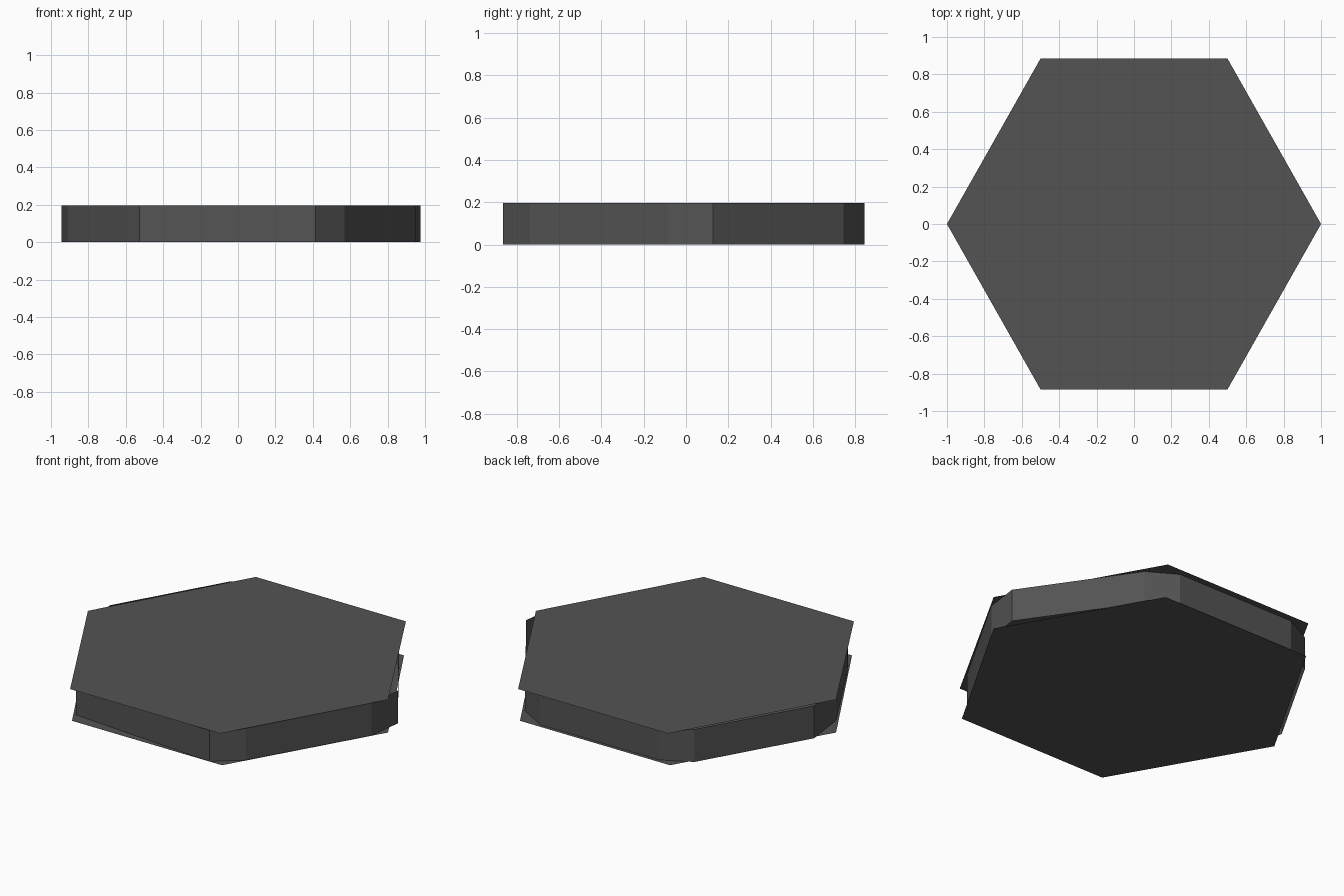
import bpy, bmesh, math

if "Cube" in bpy.data.objects:
    bpy.data.objects.remove(bpy.data.objects["Cube"])

HEIGHT = 0.2


def make_object(name, bm):
    bmesh.ops.recalc_face_normals(bm, faces=bm.faces)
    mesh = bpy.data.meshes.new(name)
    bm.to_mesh(mesh)
    bm.free()
    obj = bpy.data.objects.new(name, mesh)
    bpy.context.collection.objects.link(obj)
    mat = bpy.data.materials.get("dark_grey")
    if mat is None:
        mat = bpy.data.materials.new("dark_grey")
        mat.diffuse_color = (0.09, 0.088, 0.09, 1)
        mat.use_nodes = True
        mat.node_tree.nodes["Principled BSDF"].inputs["Base Color"].default_value = mat.diffuse_color
    mesh.materials.append(mat)
    return obj


def sheet(name, points, z, up=True):
    bm = bmesh.new()
    face = bm.faces.new([bm.verts.new((x, y, z)) for x, y in points])
    face.normal_update()
    flip = (face.normal.z > 0) != up
    obj = make_object(name, bm)
    obj.data.update()
    if (obj.data.polygons[0].normal.z > 0) != up:
        obj.data.flip_normals()
    return obj


def hexagon(half_depth):
    return [(math.cos(math.radians(60 * i)),
             math.sin(math.radians(60 * i)) * half_depth / math.sin(math.radians(60)))
            for i in range(6)]


# Thin top and bottom hexagon sheets
sheet("top_plate", hexagon(0.884), HEIGHT - 0.002)
sheet("bottom_plate", hexagon(0.866), 0.0, up=False)

# Slightly raised wedge at the middle of the top
sheet("top_wedge", [(0, 0.02), (0.24, 0.43), (-0.24, 0.43)], HEIGHT - 0.001)

# Uneven side wall with a cut at each of the six corners
outline = [
    (0.415, -0.866), (0.57, -0.737), (0.948, -0.082), (0.976, 0.127),
    (0.55, 0.745), (0.38, 0.845), (-0.41, 0.845), (-0.585, 0.755),
    (-0.944, 0.13), (-0.91, -0.13), (-0.60, -0.68), (-0.527, -0.79),
]
bm = bmesh.new()
base = [bm.verts.new((x, y, 0)) for x, y in outline]
edges = [bm.edges.new((base[i], base[(i + 1) % len(base)])) for i in range(len(base))]
result = bmesh.ops.extrude_edge_only(bm, edges=edges)
top = [v for v in result["geom"] if isinstance(v, bmesh.types.BMVert)]
bmesh.ops.translate(bm, verts=top, vec=(0, 0, HEIGHT - 0.003))
make_object("side_wall", bm)
